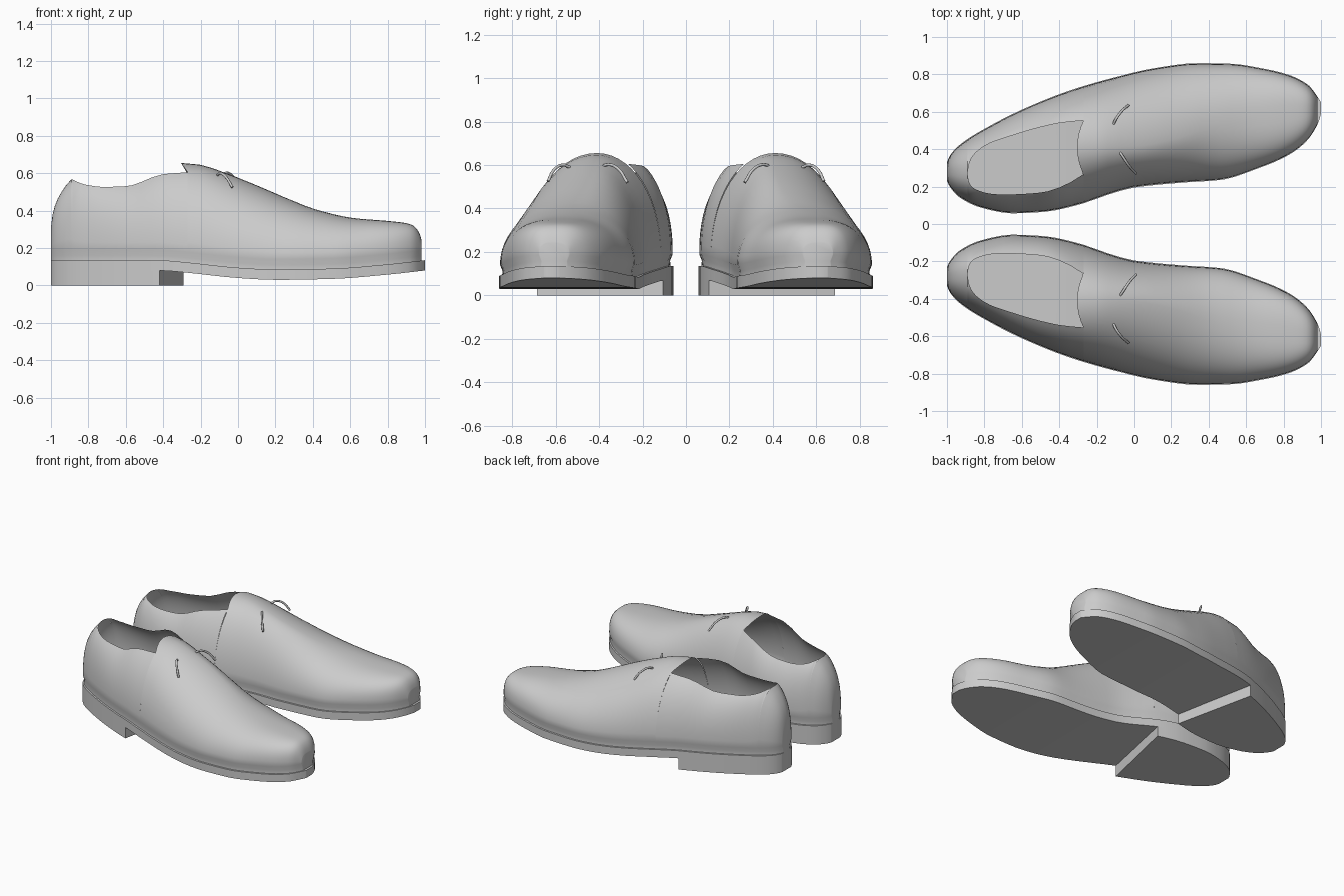
import bpy, bmesh, math

if "Cube" in bpy.data.objects:
    bpy.data.objects.remove(bpy.data.objects["Cube"])

# Key points (x, value) read along the length of one shoe
INNER = [(-1, .23), (-.985, .2), (-.93, .14), (-.81, .085), (-.65, .057), (-.48, .065), (-.29, .105),
         (-.13, .16), (0, .195), (.27, .222), (.46, .235), (.67, .3), (.82, .365), (.92, .44), (.985, .54), (1, .59)]
OUTER = [(-1, .33), (-.985, .365), (-.93, .425), (-.77, .525), (-.58, .62), (-.34, .715), (-.1, .785),
         (.12, .835), (.34, .86), (.52, .857), (.67, .835), (.82, .8), (.93, .745), (.985, .675), (1, .65)]
RIDGE = [(-1, .28), (-.89, .27), (-.7, .31), (-.5, .345), (-.27, .41), (0, .415), (.2, .45), (.45, .53), (.7, .58), (1, .615)]
BOTTOM = [(-1, .08), (-.42, .08), (-.29, .07), (0, .04), (.2, .03), (.5, .035), (.8, .058), (1, .08)]
TOP = [(-1, .3), (-.995, .36), (-.97, .45), (-.93, .52), (-.89, .568), (-.8, .6), (-.27, .655), (-.2, .645),
       (-.05, .595), (.1, .535), (.3, .45), (.42, .405), (.62, .36), (.8, .345), (.9, .333), (.94, .318), (.97, .28), (.985, .23)]
RIM_Z = [(-.89, .568), (-.82, .54), (-.72, .527), (-.6, .53), (-.4, .595), (-.27, .605)]
RIM_IN = [(-.89, .265), (-.88, .215), (-.85, .185), (-.77, .16), (-.7, .155), (-.5, .165), (-.38, .2), (-.27, .265)]
RIM_OUT = [(-.89, .275), (-.88, .33), (-.85, .38), (-.77, .435), (-.7, .46), (-.5, .52), (-.38, .545), (-.27, .555)]
BOXY = [(-1, 2.4), (-.6, 2.3), (-.2, 2), (.2, 1.95), (.5, 2.2), (.9, 2.8), (1, 2.8)]


def at(tab, x):
    """Smooth interpolation without overshoot."""
    n = len(tab)
    x = min(max(x, tab[0][0]), tab[-1][0])
    d = [(tab[i + 1][1] - tab[i][1]) / (tab[i + 1][0] - tab[i][0]) for i in range(n - 1)]

    def slope(i):
        if i == 0 or i == n - 1:
            return d[min(i, n - 2)]
        a, b = d[i - 1], d[i]
        return 2 * a * b / (a + b) if a * b > 0 else 0
    i = next(k for k in range(n - 1) if x <= tab[k + 1][0])
    h = tab[i + 1][0] - tab[i][0]
    t = (x - tab[i][0]) / h
    return ((2 * t**3 - 3 * t**2 + 1) * tab[i][1] + (t**3 - 2 * t**2 + t) * h * slope(i)
            + (3 * t**2 - 2 * t**3) * tab[i + 1][1] + (t**3 - t**2) * h * slope(i + 1))


def finish(bm, name, angle):
    bmesh.ops.remove_doubles(bm, verts=bm.verts, dist=2e-4)
    bmesh.ops.recalc_face_normals(bm, faces=bm.faces)
    me = bpy.data.meshes.new(name)
    bm.to_mesh(me)
    bm.free()
    ob = bpy.data.objects.new(name, me)
    bpy.context.collection.objects.link(ob)
    bpy.ops.object.select_all(action='DESELECT')
    ob.select_set(True)
    bpy.context.view_layer.objects.active = ob
    bpy.ops.object.shade_smooth_by_angle(angle=math.radians(angle))
    m = ob.modifiers.new("pair", 'MIRROR')
    m.use_axis = (False, True, False)
    m.use_mirror_merge = False
    return ob


def strip(bm, rows):
    vs = [[bm.verts.new(p) for p in r] for r in rows]
    for a, b in zip(vs, vs[1:]):
        for j in range(len(a) - 1):
            bm.faces.new((a[j], b[j], b[j + 1], a[j + 1]))
    return vs


def side(x, edge_tab, rim_tab, opened, tongue=False):
    """One half of a cross-section, from the welt up to the ridge or rim."""
    yr, n, zb = at(RIDGE, x), at(BOXY, x), at(BOTTOM, x)
    ye = at(edge_tab, x)
    zw, top, th_max = zb + .11, at(TOP, x), math.pi / 2
    if opened:
        ratio = min(1, max(0, (at(rim_tab, x) - yr) / (ye - yr)))
        th_max = math.acos(ratio ** (n / 2))
        top = zw + (at(RIM_Z, x) - zw) / math.sin(th_max) ** (2 / n)
    sgn = 1 if ye < yr else -1
    pts = [(x, ye + sgn * .012, zb + .04), (x, ye + sgn * .016, zb + .08)]
    for k in range(15):
        th = th_max * k / 14
        y = yr + (ye + sgn * .004 - yr) * max(0, math.cos(th)) ** (2 / n)
        z = zw + (top - zw) * math.sin(th) ** (2 / n)
        dx = .035 * max(0, 1 - ((y - .41) / .145) ** 2) if tongue else 0
        pts.append((x - dx, y, z))
    return pts


# Upper: heel cup, open collar, closed vamp and toe
heel = [-1 + .11 * (k / 7) ** 2 for k in range(8)]
collar = [-.89 + .62 * (k / 18) ** 2 for k in range(19)]
vamp = [-.27 + 1.252 * math.sin(math.pi / 2 * k / 30) for k in range(31)]
bm = bmesh.new()
for xs, opened in ((heel, False), (collar, True), (vamp, False)):
    ends = []
    for edge, rim in ((INNER, RIM_IN), (OUTER, RIM_OUT)):
        ends.append(strip(bm, [side(x, edge, rim, opened, xs is vamp and k == 0) for k, x in enumerate(xs)]))
    if not opened:
        row = 0 if xs is heel else -1
        bm.faces.new(ends[0][row] + ends[1][row][::-1][1:])
finish(bm, "upper", 50)

# Sole with its projecting edge
xs = [-math.cos(math.pi * k / 44) for k in range(45)]
bm = bmesh.new()
rows = []
for x in xs:
    a, b, z = at(INNER, x), at(OUTER, x), at(BOTTOM, x)
    rows.append([(x, a, z), (x, a, z + .055), (x, b, z + .055), (x, b, z), (x, a, z)])
vs = strip(bm, rows)
for r in (vs[0], vs[-1]):
    bm.faces.new(r[:4])
finish(bm, "sole", 35)

# Heel block, cut off along a slanted front
bm = bmesh.new()
ring = [(x, at(INNER, x)) for x in xs if x < .1] + [(x, at(OUTER, x)) for x in reversed(xs) if x < .1]
face = bm.faces.new([bm.verts.new((x, y, 0)) for x, y in ring])
up = bmesh.ops.extrude_face_region(bm, geom=[face])['geom']
bmesh.ops.translate(bm, verts=[v for v in up if isinstance(v, bmesh.types.BMVert)], vec=(0, 0, .082))
cut = bmesh.ops.bisect_plane(bm, geom=bm.verts[:] + bm.edges[:] + bm.faces[:], plane_co=(-.29, .1, 0),
                             plane_no=(.59, .13, 0), clear_outer=True)
bmesh.ops.holes_fill(bm, edges=[e for e in bm.edges if e.is_boundary], sides=0)
finish(bm, "heel_block", 35)

# Laces: two short cords on each shoe
cu = bpy.data.curves.new("laces", 'CURVE')
cu.dimensions = '3D'
cu.bevel_depth = .007
cu.bevel_resolution = 2
cu.use_fill_caps = True
for path in ([(-.08, .39, .59), (-.06, .36, .602), (-.03, .315, .585), (.01, .27, .52)],
             [(-.11, .535, .59), (-.095, .565, .6), (-.065, .605, .58), (-.03, .635, .525)]):
    for s in (1, -1):
        sp = cu.splines.new('BEZIER')
        sp.bezier_points.add(len(path) - 1)
        for p, (x, y, z) in zip(sp.bezier_points, path):
            p.co = (x, y * s, z)
            p.handle_left_type = p.handle_right_type = 'AUTO'
bpy.context.collection.objects.link(bpy.data.objects.new("laces", cu))
